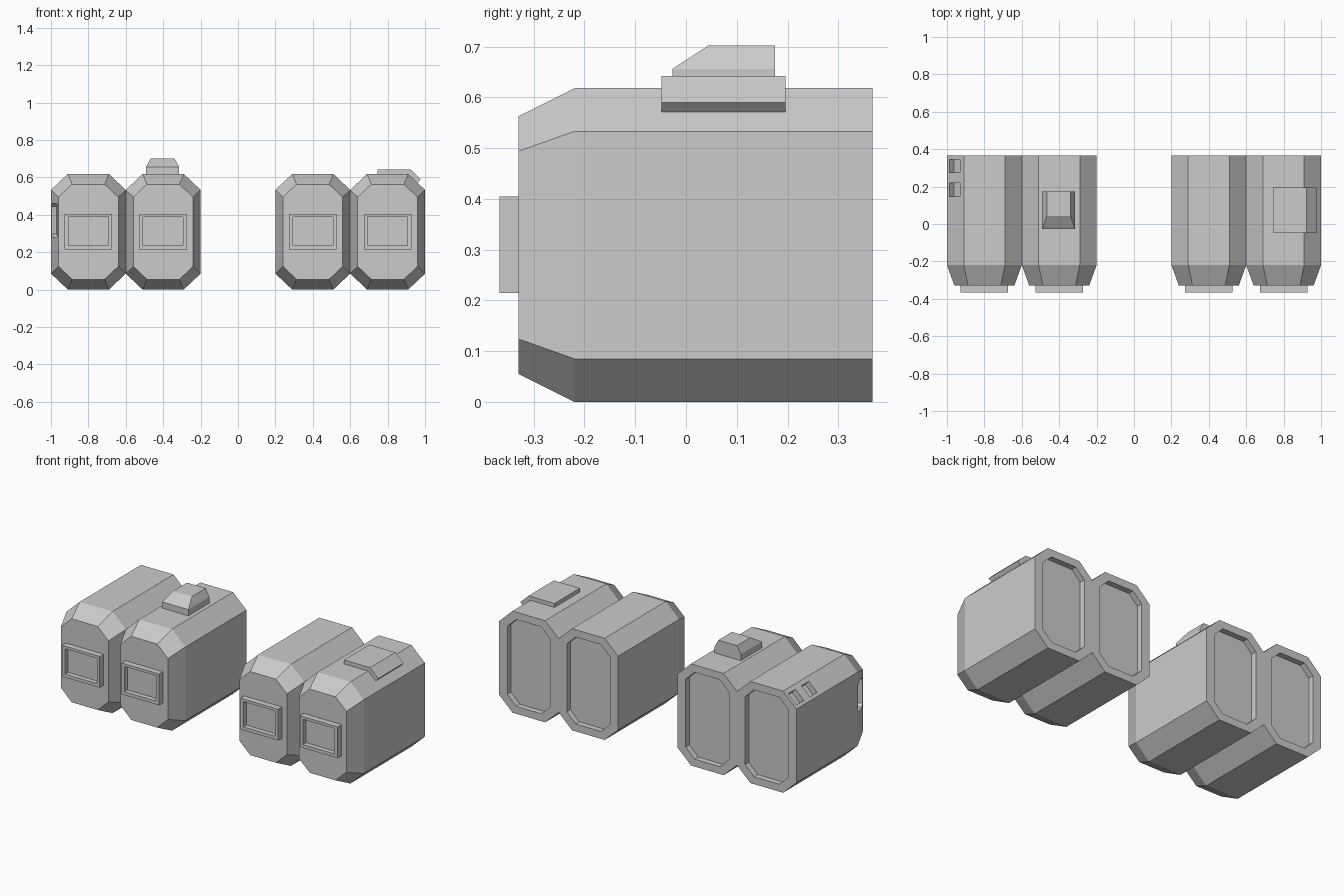
import bpy, bmesh, math
from mathutils import Vector, Matrix

if "Cube" in bpy.data.objects:
    bpy.data.objects.remove(bpy.data.objects["Cube"])


def loft(name, rings):
    """Skin a stack of equal-length rings and cap both ends."""
    bm = bmesh.new()
    vs = [[bm.verts.new(p) for p in r] for r in rings]
    n = len(rings[0])
    for a, b in zip(vs, vs[1:]):
        for i in range(n):
            j = (i + 1) % n
            bm.faces.new((a[i], a[j], b[j], b[i]))
    bm.faces.new(vs[0])
    bm.faces.new(vs[-1])
    bmesh.ops.recalc_face_normals(bm, faces=bm.faces)
    me = bpy.data.meshes.new(name)
    bm.to_mesh(me)
    bm.free()
    ob = bpy.data.objects.new(name, me)
    bpy.context.collection.objects.link(ob)
    return ob


def octagon(cx, cz, w, h, fw, fh):
    """Half width/height w, h; half lengths of flat and upright edges fw, fh."""
    pts = [(fw, h), (w, fh), (w, -fh), (fw, -h), (-fw, -h), (-w, -fh), (-w, fh), (-fw, h)]
    return [(cx + x, cz + z) for x, z in pts]


def rect(cx, cz, w, h):
    return [(cx + x * w, cz + z * h) for x, z in ((1, 1), (1, -1), (-1, -1), (-1, 1))]


def at_y(pts, y):
    return [(x, y, z) for x, z in pts]


def box_ring(x0, x1, y0, y1, z):
    return [(x0, y0, z), (x1, y0, z), (x1, y1, z), (x0, y1, z)]


def cut(target, cutter):
    mod = target.modifiers.new("recess", 'BOOLEAN')
    mod.operation = 'DIFFERENCE'
    mod.solver = 'EXACT'
    mod.object = cutter
    bpy.context.view_layer.objects.active = target
    bpy.ops.object.modifier_apply(modifier=mod.name)
    bpy.data.objects.remove(cutter)


# Four octagonal pods with recessed backs, each with a front frame
MZ = 0.309
pods = []
for i, cx in enumerate((-0.8, -0.4, 0.4, 0.8)):
    full = octagon(cx, MZ, 0.2, 0.309, 0.11, 0.224)
    nose = octagon(cx, MZ, 0.16, 0.254, 0.087, 0.185)
    inner = octagon(cx, MZ, 0.145, 0.264, 0.085, 0.206)
    pods.append(loft(f"pod_{i + 1}", [at_y(nose, -0.33), at_y(full, -0.22), at_y(full, 0.367),
                                      at_y(inner, 0.367), at_y(inner, 0.332)]))
    outer = rect(cx, 0.31, 0.127, 0.095)
    hole = rect(cx, 0.312, 0.107, 0.077)
    loft(f"front_frame_{i + 1}", [at_y(outer, -0.325), at_y(outer, -0.367),
                                  at_y(hole, -0.367), at_y(hole, -0.337)])

# Two small notches in the upper left chamfer
t = Vector((0.09, 0, 0.085)).normalized()
n = Vector((-t.z, 0, t.x))
for y0, y1 in ((0.147, 0.218), (0.275, 0.345)):
    c = Vector((-0.9575, 0, 0.573))
    rings = []
    for d in (0.03, -0.035):
        a, b = c + n * d - t * 0.038, c + n * d + t * 0.038
        rings.append([(p.x, y, p.z) for p, y in ((a, y0), (b, y0), (b, y1), (a, y1))])
    cut(pods[0], loft("notch_cutter", rings))

# Slot in the angled front facet of the left pod
m = Matrix.Translation((-0.981, -0.275, 0.37)) @ Matrix.Rotation(math.atan2(0.04, 0.11), 4, 'Z')
slot = octagon(0, 0, 0.048, 0.09, 0.032, 0.074)
cut(pods[0], loft("slot_cutter", [[m @ Vector((d, u, v)) for u, v in slot] for d in (-0.03, 0.03)]))

# Tapered housing on the second pod
loft("top_housing", [box_ring(-0.491, -0.315, -0.027, 0.175, 0.61),
                     box_ring(-0.491, -0.315, -0.027, 0.175, 0.656),
                     box_ring(-0.466, -0.34, 0.044, 0.175, 0.702)])

# Bent plate hugging the top and chamfer of the right pod
bent = [(0.747, 0.612), (0.747, 0.642), (0.922, 0.642), (0.977, 0.59), (0.959, 0.571), (0.91, 0.612)]
loft("bent_plate", [at_y(bent, -0.048), at_y(bent, 0.196)])
